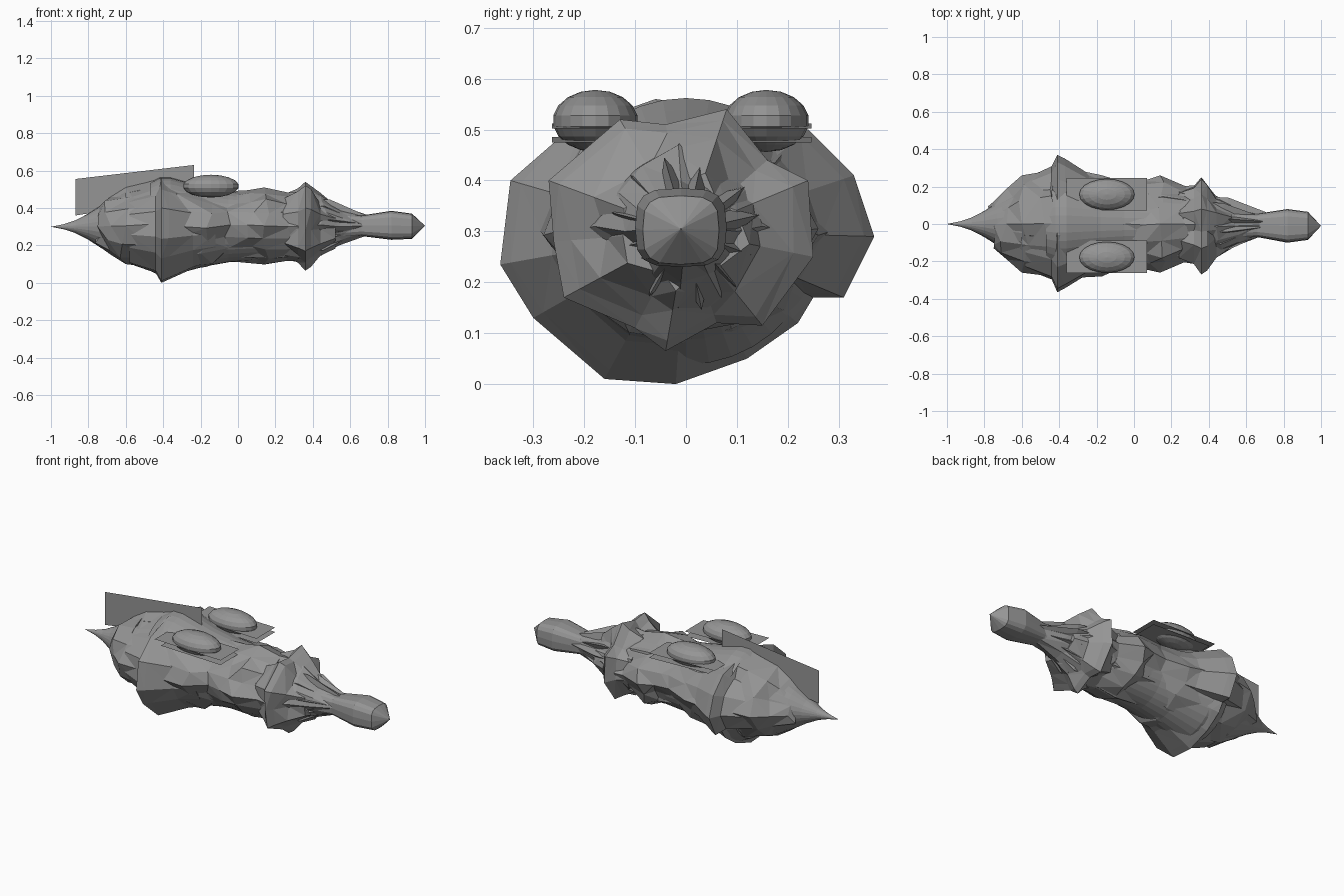
import bpy, bmesh, math, random
from mathutils import Vector

random.seed(11)
cube = bpy.data.objects.get("Cube")
if cube:
    bpy.data.objects.remove(cube, do_unlink=True)

grey = bpy.data.materials.new("hull grey")
grey.use_nodes = True
COLOUR = (0.3, 0.3, 0.3, 1)
grey.diffuse_color = COLOUR
grey.node_tree.nodes["Principled BSDF"].inputs["Base Color"].default_value = COLOUR

AXIS_Z = 0.3


def finish(name, bm, solid=True):
    bmesh.ops.remove_doubles(bm, verts=bm.verts, dist=0.0005)
    if solid:
        bmesh.ops.recalc_face_normals(bm, faces=bm.faces)
    mesh = bpy.data.meshes.new(name)
    bm.to_mesh(mesh)
    bm.free()
    mesh.materials.append(grey)
    obj = bpy.data.objects.new(name, mesh)
    bpy.context.collection.objects.link(obj)
    return obj


def skin(name, rings, triangles=False):
    """Join equal rings of points into a closed tube."""
    bm = bmesh.new()
    loops = [[bm.verts.new(p) for p in ring] for ring in rings]
    count = len(loops[0])
    for a, b in zip(loops, loops[1:]):
        for i in range(count):
            j = (i + 1) % count
            bm.faces.new((a[i], a[j], b[j], b[i]))
    bm.faces.new(loops[0])
    bm.faces.new(loops[-1])
    if triangles:
        bmesh.ops.triangulate(bm, faces=bm.faces)
    return finish(name, bm)


def extents_loft(name, sections, count, dent=0.0, power=1.0):
    """Sections give x, right, left, bottom and top; dents only go inward."""
    rings = []
    for x, right, left, bottom, top in sections:
        ring = []
        for i in range(count):
            a = 2 * math.pi * i / count
            c, s = math.cos(a), math.sin(a)
            c = math.copysign(abs(c) ** power, c)
            s = math.copysign(abs(s) ** power, s)
            k, dx = 1.0, 0.0
            if dent and i % (count // 4):
                k = 1 - random.random() * dent
                dx = random.uniform(-0.035, 0.035)
            ring.append((x + dx, (left + right) / 2 + k * c * (left - right) / 2,
                         (top + bottom) / 2 + k * s * (top - bottom) / 2))
        rings.append(ring)
    return skin(name, rings, bool(dent))


def turned(name, profile, count):
    return extents_loft(name, [(x, -r, r, AXIS_Z - r, AXIS_Z + r) for x, r in profile], count)


def crown(name, outline, steps):
    """Irregular collar: steps give x, scale of the outline and depth of dents."""
    rings = []
    for x, scale, dent in steps:
        ring = []
        for y, z in outline:
            k = scale * (1 - random.random() * dent)
            ring.append((x, y * k, AXIS_Z + (z - AXIS_Z) * k))
        rings.append(ring)
    return skin(name, rings, True)


def shard(name, x0, x1, r0, r1, peak, angle, width, at=0.5):
    """Faceted splinter lying along the hull at a given angle."""
    out = Vector((0, math.cos(angle), math.sin(angle)))
    side = Vector((0, -math.sin(angle), math.cos(angle)))
    xm = x0 + (x1 - x0) * at
    bm = bmesh.new()
    for x, r, w in ((x0, r0, 0), (x1, r1, 0), (xm, peak, 0),
                    (xm, min(r0, r1) * 0.85, width), (xm, min(r0, r1) * 0.85, -width)):
        bm.verts.new(Vector((x, 0, AXIS_Z)) + out * r + side * w)
    bmesh.ops.convex_hull(bm, input=bm.verts)
    return finish(name, bm)


# Smooth inner hull with the needle tail
turned("tail_needle", [(-1, 0), (-0.93, 0.014), (-0.87, 0.034), (-0.8, 0.07),
                       (-0.73, 0.115), (-0.6, 0.19)], 24)
turned("main_drum", [(-0.47, 0.235), (-0.42, 0.262), (-0.36, 0.262), (-0.28, 0.24),
                     (-0.18, 0.213), (-0.05, 0.19), (0.15, 0.175), (0.4, 0.15)], 36)

# Faceted armour behind and ahead of the big collar
extents_loft("rear_armour", [
    (-0.75, -0.13, 0.12, 0.2, 0.4), (-0.68, -0.19, 0.19, 0.15, 0.46),
    (-0.6, -0.26, 0.26, 0.1, 0.51), (-0.48, -0.275, 0.28, 0.085, 0.54),
    (-0.41, -0.29, 0.3, 0.075, 0.56)], 12, 0.13)
extents_loft("middle_armour", [
    (-0.36, -0.29, 0.3, 0.06, 0.55), (-0.17, -0.28, 0.26, 0.085, 0.5),
    (-0.04, -0.22, 0.22, 0.13, 0.49), (0.05, -0.24, 0.23, 0.125, 0.495),
    (0.14, -0.26, 0.26, 0.1, 0.51), (0.28, -0.2, 0.2, 0.12, 0.48)], 16, 0.17)
extents_loft("neck_armour", [
    (0.24, -0.2, 0.2, 0.12, 0.48), (0.36, -0.22, 0.21, 0.11, 0.49),
    (0.44, -0.18, 0.15, 0.15, 0.47), (0.54, -0.12, 0.1, 0.2, 0.4),
    (0.68, -0.065, 0.055, 0.25, 0.36)], 12, 0.22)

# Jagged collars
crown("big_collar", [
    (0.37, 0.29), (0.33, 0.41), (0.24, 0.5), (0.08, 0.54), (-0.06, 0.56), (-0.23, 0.5),
    (-0.345, 0.4), (-0.365, 0.235), (-0.3, 0.13), (-0.16, 0.01), (-0.02, 0), (0.12, 0.05),
    (0.22, 0.12), (0.25, 0.17), (0.31, 0.17)],
    [(-0.58, 0.66, 0), (-0.44, 0.84, 0.04), (-0.41, 1, 0), (-0.37, 0.95, 0.02),
     (-0.24, 0.75, 0.04), (-0.12, 0.62, 0)])
crown("front_collar", [
    (0.25, 0.25), (0.24, 0.4), (0.16, 0.44), (0.08, 0.54), (-0.04, 0.51), (-0.13, 0.52),
    (-0.27, 0.4), (-0.26, 0.28), (-0.24, 0.17), (-0.1, 0.11), (-0.04, 0.065),
    (0.06, 0.12), (0.15, 0.115)],
    [(0.24, 0.72, 0.1), (0.32, 0.88, 0.1), (0.36, 1, 0), (0.39, 0.93, 0.12),
     (0.44, 0.78, 0.3), (0.52, 0.5, 0.25)])

# Boxy nose pod ending in a low pyramid
extents_loft("nose_pod", [
    (0.5, -0.085, 0.065, 0.23, 0.38), (0.66, -0.07, 0.055, 0.25, 0.36),
    (0.82, -0.1, 0.08, 0.23, 0.385), (0.93, -0.085, 0.065, 0.235, 0.37),
    (1, -0.01, -0.01, 0.305, 0.305)], 16, 0, 0.6)

# Splinters round the neck, waist and rear
for i in range(12):
    a = 2 * math.pi * (i + random.random() * 0.6) / 12
    shard("neck_splinter", 0.36, random.uniform(0.52, 0.75), 0.15, 0.06,
          random.uniform(0.12, 0.16), a, 0.045, 0.4)
for i in range(8):
    a = 2 * math.pi * (i + random.random() * 0.5) / 8
    shard("waist_splinter", -0.1, 0.28, 0.18, 0.18, random.uniform(0.19, 0.215), a, 0.08,
          random.uniform(0.45, 0.75))
    shard("rear_splinter", -0.74, -0.42, 0.1, 0.23, random.uniform(0.19, 0.215), a + 0.3, 0.1,
          random.uniform(0.45, 0.6))

# Deck sheets and pods, one of each per side
for label, sign in (("left", 1), ("right", -1)):
    for layer, (x0, x1, z0, z1) in enumerate(((-0.36, 0.07, 0.512, 0.502),
                                              (-0.32, 0.07, 0.485, 0.475))):
        bm = bmesh.new()
        bm.faces.new([bm.verts.new((x, sign * y - 0.008, z)) for x, y, z in (
            (x0, 0.08, z0), (x1, 0.08, z1), (x1, 0.255, z1), (x0, 0.255, z0))])
        if sign < 0:
            bmesh.ops.reverse_faces(bm, faces=bm.faces)
        finish(f"{label}_deck_sheet_{layer + 1}", bm, False)
    bm = bmesh.new()
    bmesh.ops.create_uvsphere(bm, u_segments=20, v_segments=9, radius=1)
    for v in bm.verts:
        v.co = Vector((-0.145 + v.co.x * 0.15, sign * 0.168 - 0.01 + v.co.y * 0.084,
                       0.517 + v.co.z * 0.061))
    finish(f"{label}_pod", bm)

# Thin tail fin standing on the centreline
bm = bmesh.new()
bm.faces.new([bm.verts.new((x, 0, z)) for x, z in
              ((-0.87, 0.36), (-0.235, 0.46), (-0.235, 0.63), (-0.87, 0.555))])
finish("tail_fin", bm, False)
